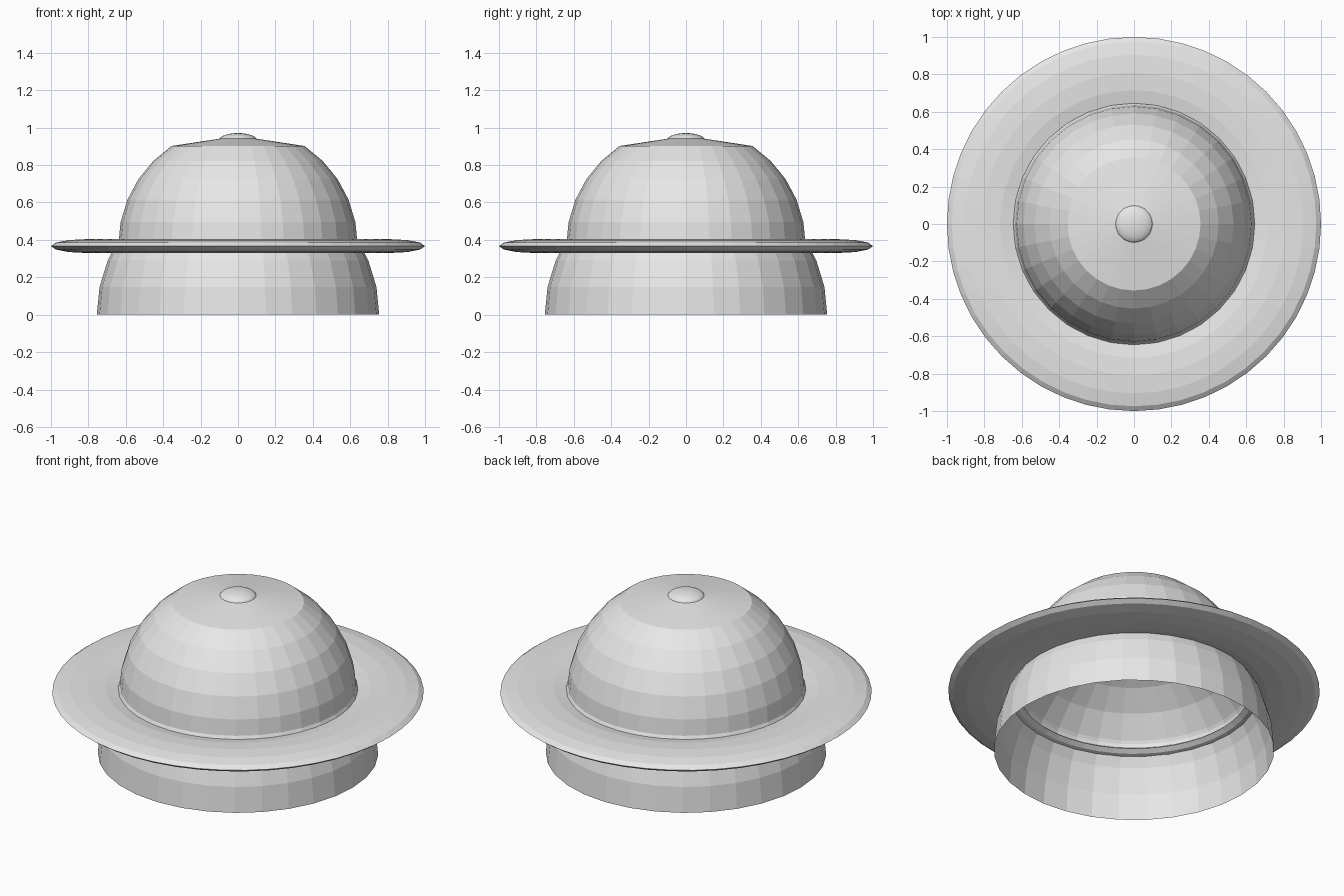
import bpy, bmesh, math

if "Cube" in bpy.data.objects:
    bpy.data.objects.remove(bpy.data.objects["Cube"])

grey = bpy.data.materials.new("plain grey")
grey.diffuse_color = (0.8, 0.8, 0.8, 1)
grey.use_nodes = True
grey.node_tree.nodes["Principled BSDF"].inputs["Base Color"].default_value = grey.diffuse_color


def lathe(name, profile, segments, closed=False):
    """Revolve an (r, z) profile around z; a radius of 0 becomes one pole vertex."""
    bm = bmesh.new()
    rings = []
    for r, z in profile:
        if r < 1e-6:
            rings.append([bm.verts.new((0, 0, z))] * segments)
        else:
            rings.append([bm.verts.new((r * math.cos(2 * math.pi * i / segments),
                                        r * math.sin(2 * math.pi * i / segments), z))
                          for i in range(segments)])
    pairs = list(zip(rings, rings[1:]))
    if closed:
        pairs.append((rings[-1], rings[0]))
    for a, b in pairs:
        for i in range(segments):
            j = (i + 1) % segments
            quad = list(dict.fromkeys([a[i], a[j], b[j], b[i]]))
            bm.faces.new(quad)
    mesh = bpy.data.meshes.new(name)
    bm.to_mesh(mesh)
    bm.free()
    mesh.materials.append(grey)
    obj = bpy.data.objects.new(name, mesh)
    bpy.context.collection.objects.link(obj)
    return obj


def arc(radius, base, first, last, height=None):
    """Profile rings of a 16-ring sphere, counted upward from its equator."""
    step = math.pi / 16
    h = radius if height is None else height
    return [(radius * math.cos(i * step), base + h * math.sin(i * step))
            for i in range(first, last + 1)]


# Open lower bowl, a hemisphere reaching up inside the crown
lathe("lower_dome", arc(0.755, 0, 0, 8), 32)

# Upper crown with its top pressed down to a shallow cone
lathe("crown", arc(0.64, 0.37, 0, 5) + [(0, 0.956)], 32)

# Flattened ring brim
brim = [(0.81 + 0.19 * math.cos(2 * math.pi * i / 12),
         0.367 + 0.037 * math.sin(2 * math.pi * i / 12)) for i in range(12)]
lathe("brim", brim, 48, closed=True)

# Small button on top
lathe("top_button", arc(0.1, 0.935, 0, 8, 0.036), 32)
